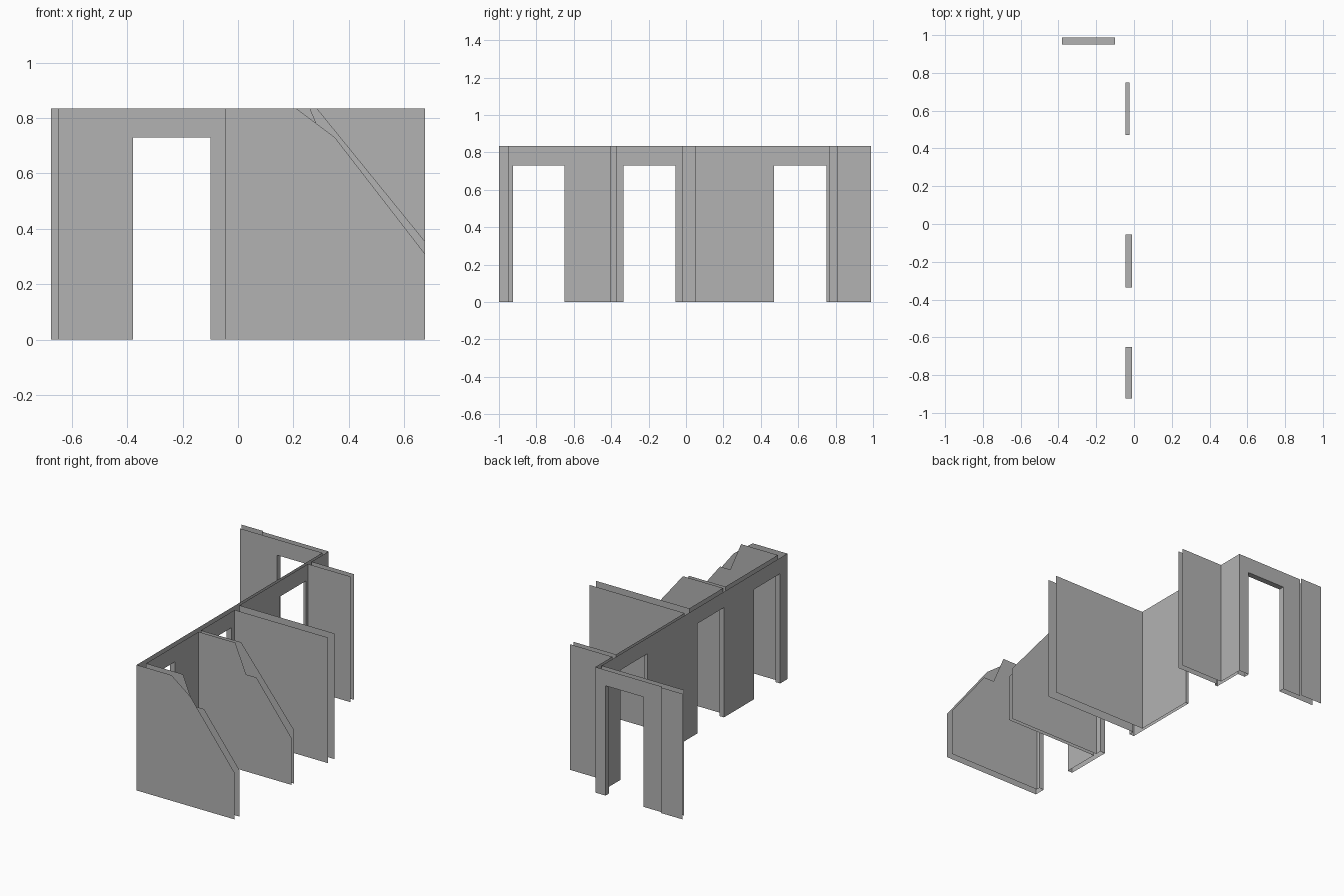
import bpy
import bmesh
from mathutils import Vector

cube = bpy.data.objects.get("Cube")
if cube:
    bpy.data.objects.remove(cube, do_unlink=True)

TOP = 0.835        # wall height
HEAD = 0.73        # door head height
END = 0.675        # outer end of the cross walls
OUTER = -0.045     # corridor side of the spine wall

grey = bpy.data.materials.new("plaster_grey")
grey.use_nodes = True
colour = (0.45, 0.45, 0.45, 1)
grey.diffuse_color = colour
grey.node_tree.nodes["Principled BSDF"].inputs["Base Color"].default_value = colour


def place(axis, pos, u, z):
    """Point on an upright plane that is perpendicular to the axis."""
    return Vector((pos, u, z)) if axis == "x" else Vector((u, pos, z))


def add_face(bm, points, normal=None):
    face = bm.faces.new([bm.verts.new(p) for p in points])
    face.normal_update()
    if normal and face.normal.dot(Vector(normal)) < 0:
        face.normal_flip()


def finish(name, bm):
    mesh = bpy.data.meshes.new(name)
    bm.to_mesh(mesh)
    bm.free()
    mesh.materials.append(grey)
    obj = bpy.data.objects.new(name, mesh)
    bpy.context.scene.collection.objects.link(obj)


def sheet(name, axis, pos, side, start, end, doors=(), slope=None):
    """Thin wall skin with doorways down to the floor and an optional cut top."""
    outline = [(start, 0)]
    for a, b in doors:
        outline += [(a, 0), (a, HEAD), (b, HEAD), (b, 0)]
    outline.append((end, 0))
    outline += slope[::-1] if slope else [(end, TOP)]
    outline.append((start, TOP))
    bm = bmesh.new()
    normal = (side, 0, 0) if axis == "x" else (0, side, 0)
    add_face(bm, [place(axis, pos, u, z) for u, z in outline], normal)
    finish(name, bm)


def door_lining(name, axis, near, far, a, b):
    """Two jambs and a head through the wall thickness."""
    bm = bmesh.new()
    path = [(a, 0), (a, HEAD), (b, HEAD), (b, 0)]
    middle = place(axis, (near + far) / 2, (a + b) / 2, HEAD / 2)
    for p, q in zip(path, path[1:]):
        corners = [place(axis, near, *p), place(axis, near, *q),
                   place(axis, far, *q), place(axis, far, *p)]
        add_face(bm, corners, middle - sum(corners, Vector()) / 4)
    finish(name, bm)


# Spine wall: one long corridor skin, and a separate skin for each room
doors = [(-0.925, -0.65), (-0.335, -0.055), (0.47, 0.75)]
sheet("spine_corridor_skin", "x", OUTER, -1, -1, 0.95, doors)
rooms = [("front", -0.01, -0.95, -0.4), ("middle", -0.01, -0.375, -0.02),
         ("rear", -0.025, 0.05, 0.77)]
for (room, x, y0, y1), door in zip(rooms, doors):
    sheet(f"spine_{room}_room_skin", "x", x, 1, y0, y1, [door])
    door_lining(f"{room}_room_door_lining", "x", OUTER, x, *door)
sheet("spine_end_skin", "x", -0.025, 1, 0.81, 0.988)

# Cross walls, each with a front and a back skin
sloped = [(0.21, TOP), (0.35, 0.73), (END, 0.31)]
notched = [(0.26, TOP), (0.34, 0.645), (0.415, 0.645), (END, 0.31)]
straight = [(0.285, TOP), (END, 0.355)]
sheet("front_wall_outer_skin", "y", -1, -1, OUTER, END, slope=sloped)
sheet("front_wall_inner_skin", "y", -0.95, 1, -0.01, END, slope=notched)
sheet("second_wall_front_skin", "y", -0.4, -1, -0.01, END, slope=notched)
sheet("second_wall_back_skin", "y", -0.375, 1, -0.01, END, slope=straight)
sheet("third_wall_front_skin", "y", -0.02, -1, -0.01, END)
sheet("third_wall_back_skin", "y", 0.05, 1, -0.025, END)
sheet("short_wall_front_skin", "y", 0.77, -1, -0.025, 0.287)
sheet("short_wall_back_skin", "y", 0.81, 1, -0.025, 0.287)

# Back wall across the corridor, with a doorway and a raised end panel
back_door = (-0.38, -0.1)
sheet("back_wall_inner_skin", "y", 0.95, -1, -0.65, OUTER, [back_door])
sheet("back_wall_outer_skin", "y", 0.988, 1, -0.515, -0.025, [back_door])
sheet("back_wall_end_panel", "y", 1, 1, -END, -0.515)
door_lining("back_door_lining", "y", 0.95, 0.988, *back_door)
